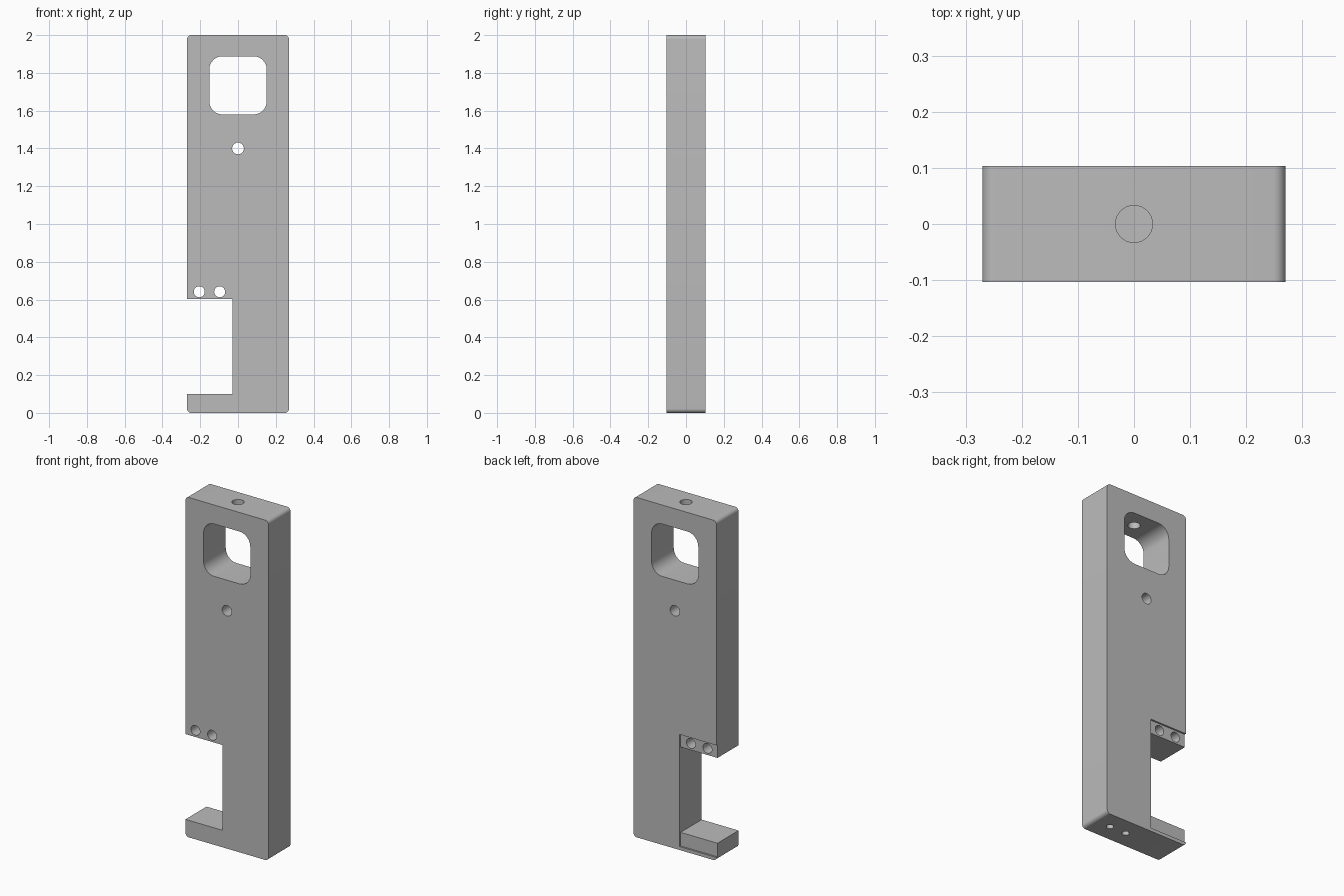
import bpy
import bmesh
from math import sin, cos, pi, radians

cube = bpy.data.objects.get("Cube")
if cube:
    bpy.data.objects.remove(cube, do_unlink=True)

HALF_W, HALF_D, HEIGHT = 0.27, 0.103, 2.0

grey = bpy.data.materials.new("plain grey")
grey.use_nodes = True
colour = (0.5, 0.5, 0.5, 1)
grey.diffuse_color = colour
grey.node_tree.nodes["Principled BSDF"].inputs["Base Color"].default_value = colour


def rounded_rect(x0, x1, z0, z1, r, steps=8):
    """Counter-clockwise outline with filleted corners."""
    corners = [(x1 - r, z1 - r), (x0 + r, z1 - r), (x0 + r, z0 + r), (x1 - r, z0 + r)]
    return [(cx + r * cos(a), cz + r * sin(a))
            for i, (cx, cz) in enumerate(corners)
            for a in [(i + k / steps) * pi / 2 for k in range(steps + 1)]]


def circle(cx, cy, r, steps=32):
    return [(cx + r * cos(2 * pi * k / steps), cy + r * sin(2 * pi * k / steps))
            for k in range(steps)]


def prism(name, outline, start, end, axis="y"):
    """Extrude an outline along y (outline in x, z) or along z (outline in x, y)."""
    bm = bmesh.new()

    def point(p, t):
        return (p[0], t, p[1]) if axis == "y" else (p[0], p[1], t)

    face = bm.faces.new([bm.verts.new(point(p, start)) for p in outline])
    new = bmesh.ops.extrude_face_region(bm, geom=[face])["geom"]
    move = (0, end - start, 0) if axis == "y" else (0, 0, end - start)
    bmesh.ops.translate(bm, vec=move, verts=[v for v in new if isinstance(v, bmesh.types.BMVert)])
    bmesh.ops.recalc_face_normals(bm, faces=bm.faces)
    mesh = bpy.data.meshes.new(name)
    bm.to_mesh(mesh)
    bm.free()
    mesh.materials.append(grey)
    obj = bpy.data.objects.new(name, mesh)
    bpy.context.collection.objects.link(obj)
    return obj


def box(x0, x1, z0, z1):
    return [(x0, z0), (x1, z0), (x1, z1), (x0, z1)]


# Main bar with filleted outline
bar = prism("bar", rounded_rect(-HALF_W, HALF_W, 0, HEIGHT, 0.022), -HALF_D, HALF_D)

# Side notch, shallow back recess around it, and the rounded window
cutters = [
    prism("recess_cutter", box(-0.4, -0.03, 0.02, 0.68), HALF_D - 0.01, 0.3),
    prism("notch_cutter", box(-0.5, -0.03, 0.1, 0.602), -0.4, 0.4),
    prism("window_cutter", rounded_rect(-0.152, 0.152, 1.58, 1.888, 0.07), -0.4, 0.4),
]

# Cross holes through the thickness
for x, z, r in [(0, 1.4, 0.031), (-0.205, 0.641, 0.029), (-0.097, 0.641, 0.029)]:
    cutters.append(prism("cross_hole_cutter", circle(x, z, r), -0.4, 0.4))

# Top hole into the window, and two blind holes in the foot
cutters.append(prism("top_hole_cutter", circle(0, 0, 0.033), 1.75, 2.2, "z"))
for x in (0.058, 0.165):
    cutters.append(prism("foot_hole_cutter", circle(x, 0, 0.02), -0.2, 0.2, "z"))

# Apply every cut, then drop the cutters
bpy.context.view_layer.objects.active = bar
for cutter in cutters:
    cutter.hide_render = True
    cut = bar.modifiers.new("cut", "BOOLEAN")
    cut.operation = "DIFFERENCE"
    cut.solver = "EXACT"
    cut.object = cutter
    bpy.ops.object.modifier_apply(modifier=cut.name)
    bpy.data.objects.remove(cutter, do_unlink=True)

# Smooth the fillets and holes, keep real edges sharp
bpy.ops.object.select_all(action="DESELECT")
bar.select_set(True)
bpy.ops.object.shade_smooth_by_angle(angle=radians(30))
